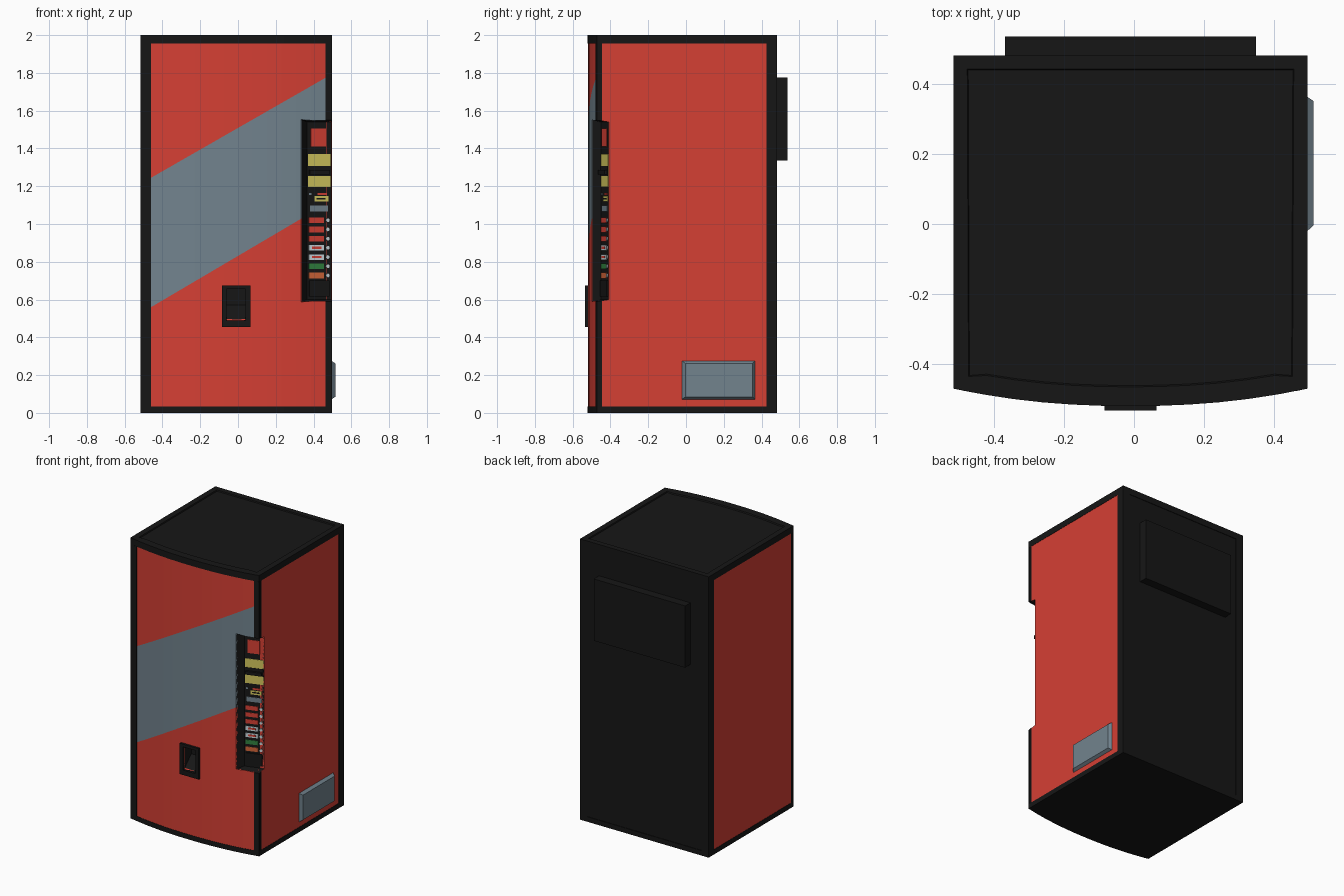
import bpy, bmesh, math
from mathutils import Vector

if "Cube" in bpy.data.objects:
    bpy.data.objects.remove(bpy.data.objects["Cube"])

COLORS = {"black": (0.008, 0.008, 0.008), "red": (0.665, 0.05, 0.034), "grey": (0.168, 0.227, 0.27),
          "yellow": (0.65, 0.57, 0.11), "white": (0.6, 0.68, 0.72), "green": (0.03, 0.22, 0.05),
          "orange": (0.65, 0.13, 0.04)}
MATS = {}
for key, rgb in COLORS.items():
    MATS[key] = bpy.data.materials.new(key)
    MATS[key].diffuse_color = (*rgb, 1)

L, R, BACK = -0.517, 0.497, 0.483      # cabinet sides and back
Z0, Z1 = 0.035, 1.955                  # rails end here


def finish(bm, name, color):
    bmesh.ops.recalc_face_normals(bm, faces=bm.faces[:])
    me = bpy.data.meshes.new(name)
    bm.to_mesh(me)
    bm.free()
    ob = bpy.data.objects.new(name, me)
    bpy.context.collection.objects.link(ob)
    me.materials.append(MATS[color])
    return ob


def loft(name, lower, upper, color):
    """Closed solid between two matching 3D outlines."""
    bm = bmesh.new()
    a = [bm.verts.new(p) for p in lower]
    b = [bm.verts.new(p) for p in upper]
    bm.faces.new(a[::-1])
    bm.faces.new(b)
    for i in range(len(a)):
        j = (i + 1) % len(a)
        bm.faces.new((a[i], a[j], b[j], b[i]))
    return finish(bm, name, color)


def prism(name, outline, z0, z1, color):
    return loft(name, [(x, y, z0) for x, y in outline], [(x, y, z1) for x, y in outline], color)


def box(name, x0, x1, y0, y1, z0, z1, color):
    return prism(name, [(x0, y0), (x1, y0), (x1, y1), (x0, y1)], z0, z1, color)


def front_y(x):
    return -0.522 + 0.05 * abs((x + 0.01) / 0.507) ** 2.2


def arc(x0, x1, off=0.0, n=12):
    xs = [x0 + (x1 - x0) * i / n for i in range(n + 1)]
    return [(x, front_y(x) + off) for x in xs]


def footprint(off):
    return arc(L + off, R - off, off) + [(R - off, BACK - off), (L + off, BACK - off)]


def cut(objects, cutter):
    for ob in objects:
        mod = ob.modifiers.new("cut", 'BOOLEAN')
        mod.operation, mod.solver, mod.object = 'DIFFERENCE', 'EXACT', cutter
        bpy.context.view_layer.objects.active = ob
        bpy.ops.object.modifier_apply(modifier=mod.name)


# Cabinet core and rails
core = prism("cabinet_core", footprint(0.004), 0.01, 1.98, "black")
prism("bottom_rail", footprint(0), 0, Z0, "black")
top = prism("top_rail", footprint(0), Z1, 2.0, "black")
bm = bmesh.new()
bm.from_mesh(top.data)
bm.faces.ensure_lookup_table()
lid = max(bm.faces, key=lambda f: f.calc_center_median().z)
bmesh.ops.inset_region(bm, faces=[lid], thickness=0.055)
bmesh.ops.inset_region(bm, faces=[lid], thickness=0.004, depth=-0.008)
bm.to_mesh(top.data)
bm.free()

# Corner posts: door half, cabinet half and rear
posts = []
for side, xa, xb in (("left", L, -0.46), ("right", 0.462, R)):
    door = arc(xa, xb, 0, 2) + [(xb, -0.462), (xa, -0.462)]
    posts.append(prism(side + "_door_post", door, Z0, Z1, "black"))
    posts.append(box(side + "_front_post", xa, xb, -0.457, -0.445, Z0, Z1, "black"))
    rx = (L, L + 0.057) if side == "left" else (R - 0.057, R)
    box(side + "_rear_post", *rx, 0.425, BACK, Z0, Z1, "black")

# Side panels
box("left_panel", L + 0.002, L + 0.03, -0.445, 0.425, Z0, Z1, "red")
right_panel = box("right_panel", R - 0.03, R - 0.002, -0.445, 0.425, Z0, Z1, "red")


# Curved front skin, split by a slanted stripe
def stripe_low(x):
    return 0.56 + 0.589 * (x + 0.46)


def stripe_high(x):
    return 1.245 + 0.573 * (x + 0.46)


def skin(name, low, high, color):
    outline = arc(-0.46, 0.462, 0.002) + arc(-0.46, 0.462, 0.008)[::-1]
    bm = bmesh.new()
    n = len(outline)
    a = [bm.verts.new((x, y, low(x))) for x, y in outline]
    b = [bm.verts.new((x, y, high(x))) for x, y in outline]
    for i in range(n):
        j = (i + 1) % n
        bm.faces.new((a[i], a[j], b[j], b[i]))
    for i in range(n // 2 - 1):
        for v in (a, b):
            bm.faces.new((v[i], v[i + 1], v[n - 2 - i], v[n - 1 - i]))
    return finish(bm, name, color)


skins = [skin("front_lower", lambda x: Z0, stripe_low, "red"),
         skin("front_stripe", stripe_low, stripe_high, "grey"),
         skin("front_upper", stripe_high, lambda x: Z1, "red")]

# Recessed corner for the controls, with splayed ends
PX, PY, SLOPE = 0.365, -0.45, 0.32
notch = [(0.316, -0.527), (PX, PY), (0.6, PY + SLOPE * (0.6 - PX)), (0.6, -0.7), (0.316, -0.7)]
splay = [0.02, 0.0, 0.0, 0.05, 0.05]
cutter = loft("notch_cutter", [(x, y, 0.6 - s) for (x, y), s in zip(notch, splay)],
              [(x, y, 1.54 + s) for (x, y), s in zip(notch, splay)], "black")
# splayed end faces are bent, so triangulate them
bm = bmesh.new()
bm.from_mesh(cutter.data)
bmesh.ops.triangulate(bm, faces=bm.faces[:])
bm.to_mesh(cutter.data)
bm.free()
cut([core, right_panel] + posts[2:] + skins, cutter)
bpy.data.objects.remove(cutter)

# Delivery hatch with a sloped chute
hatch = box("delivery_hatch", -0.085, 0.065, -0.535, -0.50, 0.455, 0.675, "black")
chute = [(-0.6, 0.49), (-0.6, 0.655), (-0.44, 0.655), (-0.44, 0.57), (-0.52, 0.49)]
cutter = loft("chute_cutter", [(-0.06, y, z) for y, z in chute], [(0.04, y, z) for y, z in chute], "black")
cut([core, hatch, skins[0]], cutter)
bpy.data.objects.remove(cutter)

# Controls lying on the angled panel
NORMAL = Vector((SLOPE, -1, 0)).normalized()


def on_panel(name, x0, x1, z0, z1, h, color, base=-0.002):
    def p(x, d):
        return (x + NORMAL.x * d, PY + SLOPE * (x - PX) + NORMAL.y * d)
    return prism(name, [p(x0, base), p(x1, base), p(x1, h), p(x0, h)], z0, z1, color)


on_panel("badge", 0.385, 0.465, 1.41, 1.505, 0.003, "red")
on_panel("bill_plate", 0.37, 0.488, 1.195, 1.37, 0.003, "yellow")
on_panel("bill_band", 0.37, 0.488, 1.255, 1.308, 0.005, "black")
on_panel("bill_slot", 0.375, 0.48, 1.262, 1.285, 0.02, "black")
on_panel("indicator", 0.42, 0.47, 1.153, 1.165, 0.003, "red")
on_panel("lamp", 0.376, 0.388, 1.153, 1.165, 0.003, "grey")
on_panel("coin_plate", 0.405, 0.478, 1.118, 1.147, 0.003, "yellow")
on_panel("coin_slot", 0.415, 0.462, 1.129, 1.137, 0.005, "black")
on_panel("display", 0.38, 0.475, 1.065, 1.098, 0.003, "grey")
on_panel("coin_return", 0.375, 0.482, 0.615, 0.70, 0.008, "black")

# Selection labels, each with a round button
for i, col in enumerate(("red", "red", "red", "white", "white", "green", "orange")):
    z = 1.02 - 0.0488 * i
    on_panel(f"label_{i + 1}", 0.374, 0.455, z - 0.015, z + 0.015, 0.003, col)
    if col == "white":
        on_panel(f"label_band_{i + 1}", 0.39, 0.44, z - 0.006, z + 0.006, 0.005, "red")
    bm = bmesh.new()
    bmesh.ops.create_cone(bm, cap_ends=True, segments=12, radius1=0.01, radius2=0.01, depth=0.012)
    button = finish(bm, f"button_{i + 1}", "white")
    button.rotation_euler = NORMAL.to_track_quat('Z', 'Y').to_euler()
    button.location = (0.474, PY + SLOPE * (0.474 - PX), z)

# Tapered side vent and rear housing
loft("side_vent", [(R - 0.005, y, z) for y, z in ((-0.025, 0.07), (0.368, 0.07), (0.368, 0.278), (-0.025, 0.278))],
     [(0.515, y, z) for y, z in ((-0.003, 0.085), (0.352, 0.085), (0.352, 0.262), (-0.003, 0.262))], "grey")
box("rear_housing", -0.37, 0.35, BACK - 0.01, 0.538, 1.335, 1.775, "black")

for m in bpy.data.materials:
    if m.users and not m.is_grease_pencil:
        m.use_nodes = True
        m.node_tree.nodes["Principled BSDF"].inputs["Base Color"].default_value = m.diffuse_color
